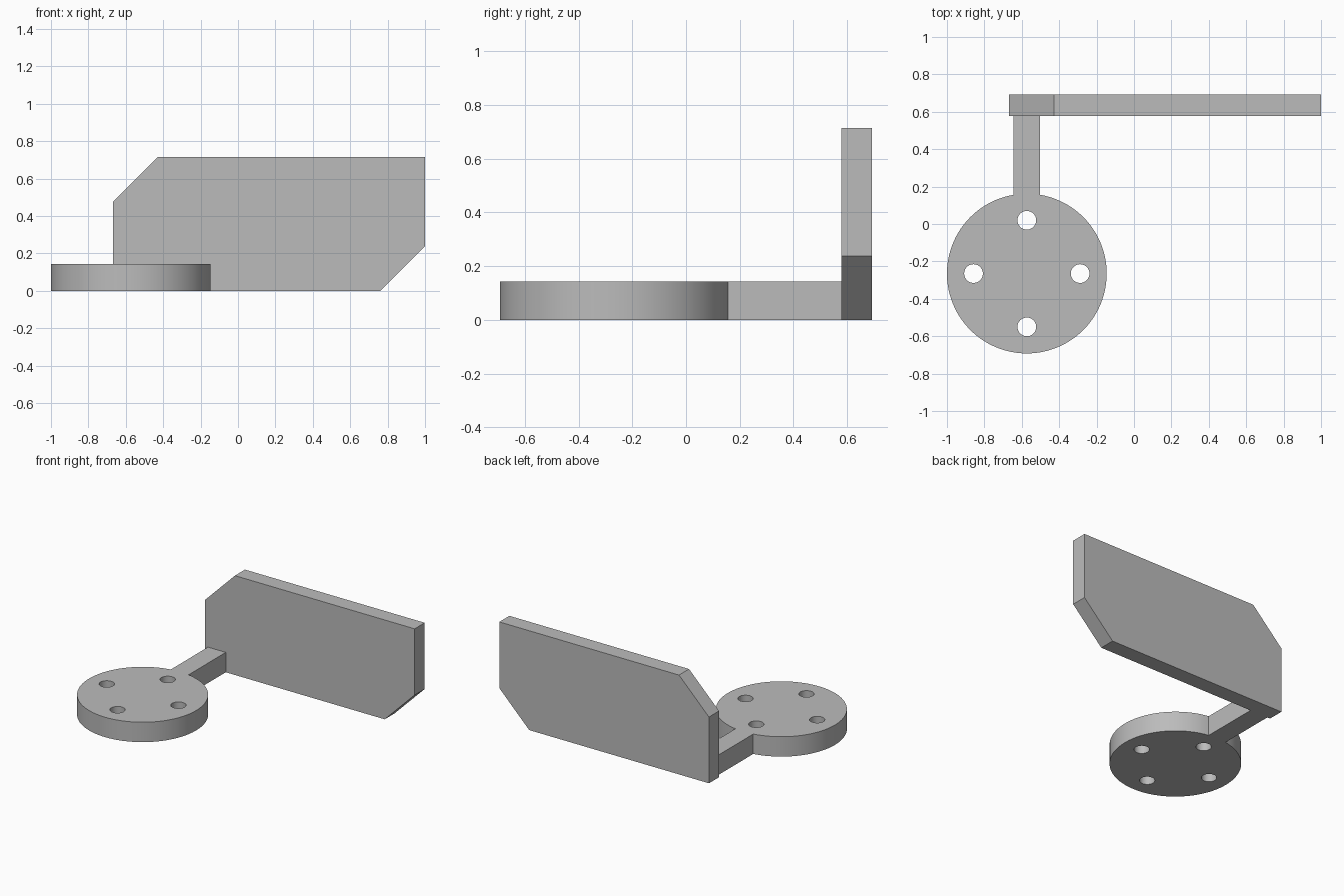
import bpy
import bmesh
from math import asin, cos, sin, pi, radians, sqrt
from mathutils import Vector, Matrix

cube = bpy.data.objects.get("Cube")
if cube:
    bpy.data.objects.remove(cube, do_unlink=True)

# Single plain grey material
GREY = (0.5, 0.5, 0.5, 1.0)
grey = bpy.data.materials.new("plain_grey")
grey.use_nodes = True
grey.diffuse_color = GREY
grey.node_tree.nodes["Principled BSDF"].inputs["Base Color"].default_value = GREY

# Main dimensions
CENTRE = Vector((-0.573, -0.265, 0))
RADIUS = 0.427
THICK = 0.143
ARM_HALF = 0.071
PANEL_FRONT, PANEL_BACK = 0.578, 0.692
LEFT, RIGHT, TOP, CHAMFER = -0.667, 1.0, 0.714, 0.238


def prism(name, outline, depth):
    """Extrude a closed outline along the given vector."""
    bm = bmesh.new()
    face = bm.faces.new([bm.verts.new(p) for p in outline])
    grown = bmesh.ops.extrude_face_region(bm, geom=[face], use_keep_orig=True)
    verts = [v for v in grown["geom"] if isinstance(v, bmesh.types.BMVert)]
    bmesh.ops.translate(bm, verts=verts, vec=depth)
    bmesh.ops.recalc_face_normals(bm, faces=bm.faces)
    mesh = bpy.data.meshes.new(name)
    bm.to_mesh(mesh)
    bm.free()
    mesh.materials.append(grey)
    obj = bpy.data.objects.new(name, mesh)
    bpy.context.collection.objects.link(obj)
    return obj


# Round base and arm share one keyhole-shaped outline
half_angle = asin(ARM_HALF / RADIUS)
start, sweep, steps = pi / 2 + half_angle, 2 * (pi - half_angle), 96
outline = []
for i in range(steps + 1):
    a = start + sweep * i / steps
    outline.append(CENTRE + RADIUS * Vector((cos(a), sin(a), 0)))
outline += [(CENTRE.x + ARM_HALF, PANEL_FRONT, 0),
            (CENTRE.x - ARM_HALF, PANEL_FRONT, 0)]
base = prism("round_base_with_arm", outline, (0, 0, THICK))

# Four screw holes around the base
bm = bmesh.new()
for k in range(4):
    a = k * pi / 2
    spot = CENTRE + 0.285 * Vector((cos(a), sin(a), 0)) + Vector((0, 0, THICK / 2))
    bmesh.ops.create_cone(bm, cap_ends=True, segments=40, radius1=0.05, radius2=0.05,
                          depth=THICK * 2, matrix=Matrix.Translation(spot))
mesh = bpy.data.meshes.new("hole_cutter")
bm.to_mesh(mesh)
bm.free()
mesh.materials.append(grey)
cutter = bpy.data.objects.new("hole_cutter", mesh)
bpy.context.collection.objects.link(cutter)
cutter.hide_render = True

cut = base.modifiers.new("screw_holes", "BOOLEAN")
cut.operation = "DIFFERENCE"
cut.solver = "EXACT"
cut.object = cutter
bpy.context.view_layer.objects.active = base
base.select_set(True)
bpy.ops.object.modifier_apply(modifier=cut.name)
bpy.data.objects.remove(cutter, do_unlink=True)
bpy.ops.object.shade_smooth_by_angle(angle=radians(30))

# Upright panel with two opposite corners cut off
profile = [(LEFT, 0), (RIGHT - CHAMFER, 0), (RIGHT, CHAMFER),
           (RIGHT, TOP), (LEFT + CHAMFER, TOP), (LEFT, TOP - CHAMFER)]
prism("upright_panel", [(x, PANEL_FRONT, z) for x, z in profile],
      (0, PANEL_BACK - PANEL_FRONT, 0))
